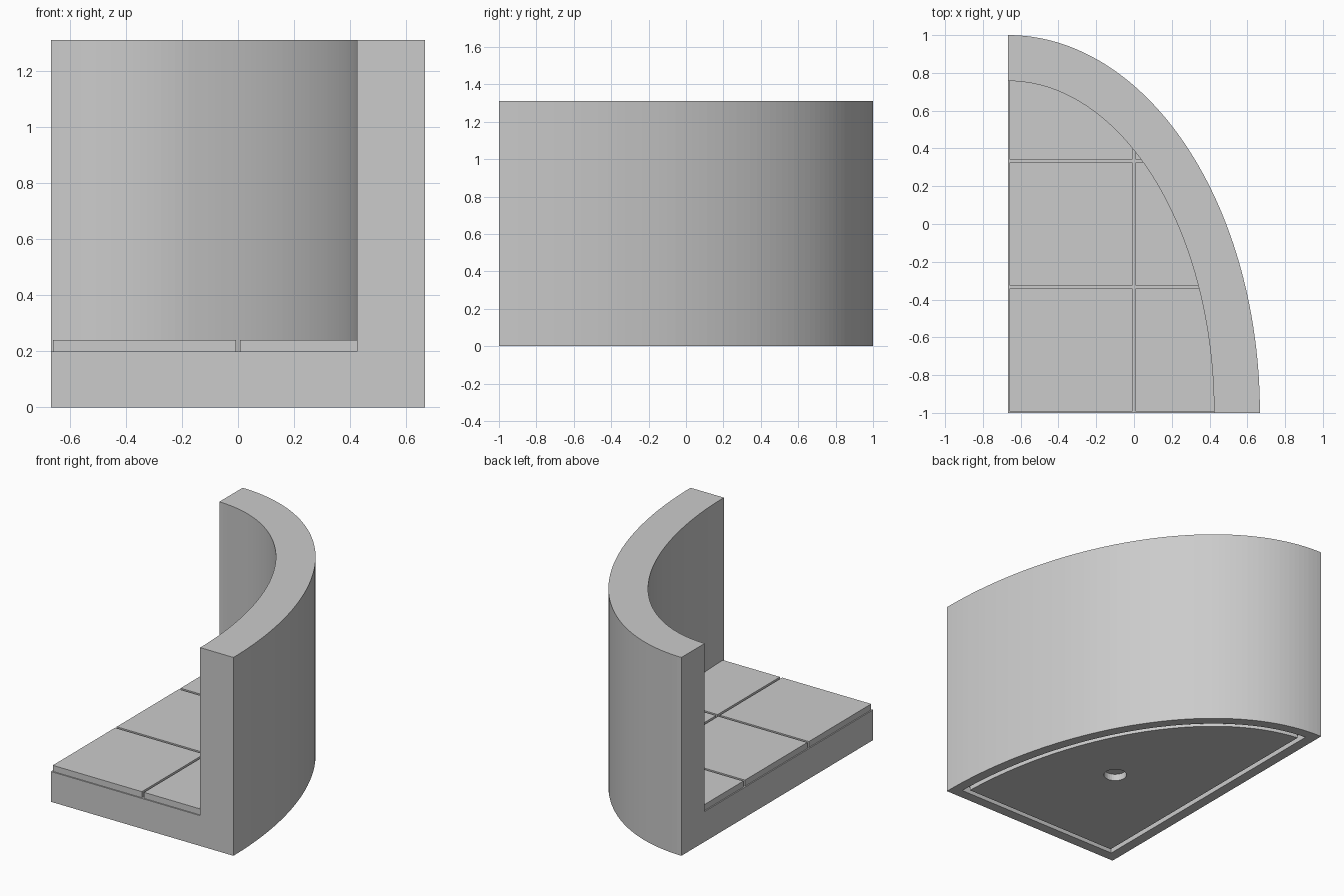
import bpy, bmesh, math
from mathutils import Vector

cube = bpy.data.objects.get("Cube")
if cube:
    bpy.data.objects.remove(cube, do_unlink=True)

CX, CY = -2 / 3, -1.0        # shared centre of the curves
RX, RY = 4 / 3, 2.0          # outer radii
WALL, HEIGHT, FLOOR = 0.243, 1.31, 0.2
SEGMENTS = 256               # around a full ellipse
PITCH, GAP = 2 / 3, 0.008    # paving layout

stone = bpy.data.materials.new("grey stone")
stone.use_nodes = True
colour = (0.6, 0.6, 0.6, 1)
stone.diffuse_color = colour
stone.node_tree.nodes["Principled BSDF"].inputs["Base Color"].default_value = colour


def prism(name, inset, z0, z1, x_min=None, y_min=None, x_max=None, y_max=None):
    """Upright elliptical block, trimmed to the given limits."""
    bm = bmesh.new()
    ring = []
    for i in range(SEGMENTS):
        a = math.tau * i / SEGMENTS
        ring.append(bm.verts.new((CX + (RX - inset) * math.cos(a),
                                  CY + (RY - inset) * math.sin(a), z0)))
    bm.faces.new(ring)
    limits = ((x_min, 0, -1), (y_min, 1, -1), (x_max, 0, 1), (y_max, 1, 1))
    for limit, axis, side in limits:
        if limit is None:
            continue
        point, normal = Vector(), Vector()
        point[axis], normal[axis] = limit, side
        bmesh.ops.bisect_plane(bm, geom=bm.verts[:] + bm.edges[:] + bm.faces[:],
                               plane_co=point, plane_no=normal, clear_outer=True)
    top = bmesh.ops.extrude_face_region(bm, geom=bm.faces[:])["geom"]
    bmesh.ops.translate(bm, vec=(0, 0, z1 - z0),
                        verts=[v for v in top if isinstance(v, bmesh.types.BMVert)])
    bmesh.ops.recalc_face_normals(bm, faces=bm.faces[:])
    mesh = bpy.data.meshes.new(name)
    bm.to_mesh(mesh)
    bm.free()
    mesh.materials.append(stone)
    obj = bpy.data.objects.new(name, mesh)
    bpy.context.collection.objects.link(obj)
    return obj


def cut(target, cutter):
    """Subtract the cutter and discard it."""
    cutter.hide_render = True
    mod = target.modifiers.new("cut", "BOOLEAN")
    mod.operation, mod.solver, mod.object = "DIFFERENCE", "EXACT", cutter
    bpy.context.view_layer.objects.active = target
    bpy.ops.object.modifier_apply(modifier=mod.name)
    bpy.data.objects.remove(cutter, do_unlink=True)


# Curved wall and floor slab in one piece
body = prism("wall_and_floor", 0, 0, HEIGHT, CX, CY)
cut(body, prism("room_cutter", WALL, FLOOR, HEIGHT + 0.1))

# Narrow groove around the underside
outer, inner, depth = 0.067, 0.1, 0.045
groove = prism("groove_cutter", outer, -0.05, depth, CX + outer, CY + outer)
cut(groove, prism("groove_core", inner, -0.1, 0.1, CX + inner, CY + inner))
cut(body, groove)

# Round socket in the underside
bpy.ops.mesh.primitive_cylinder_add(vertices=32, radius=0.07, depth=2 * depth,
                                    location=(0, -0.18, 0))
socket = bpy.context.object
socket.name = "socket_cutter"
cut(body, socket)

# Paving slabs, trimmed to the inside of the wall
for col in range(2):
    for row in range(3):
        x, y = CX + col * PITCH, CY + row * PITCH
        prism(f"paving_slab_{row + 1}_{col + 1}", WALL - 0.001, FLOOR, FLOOR + 0.04,
              x + GAP, y + GAP, x + PITCH - GAP, y + PITCH - GAP)
